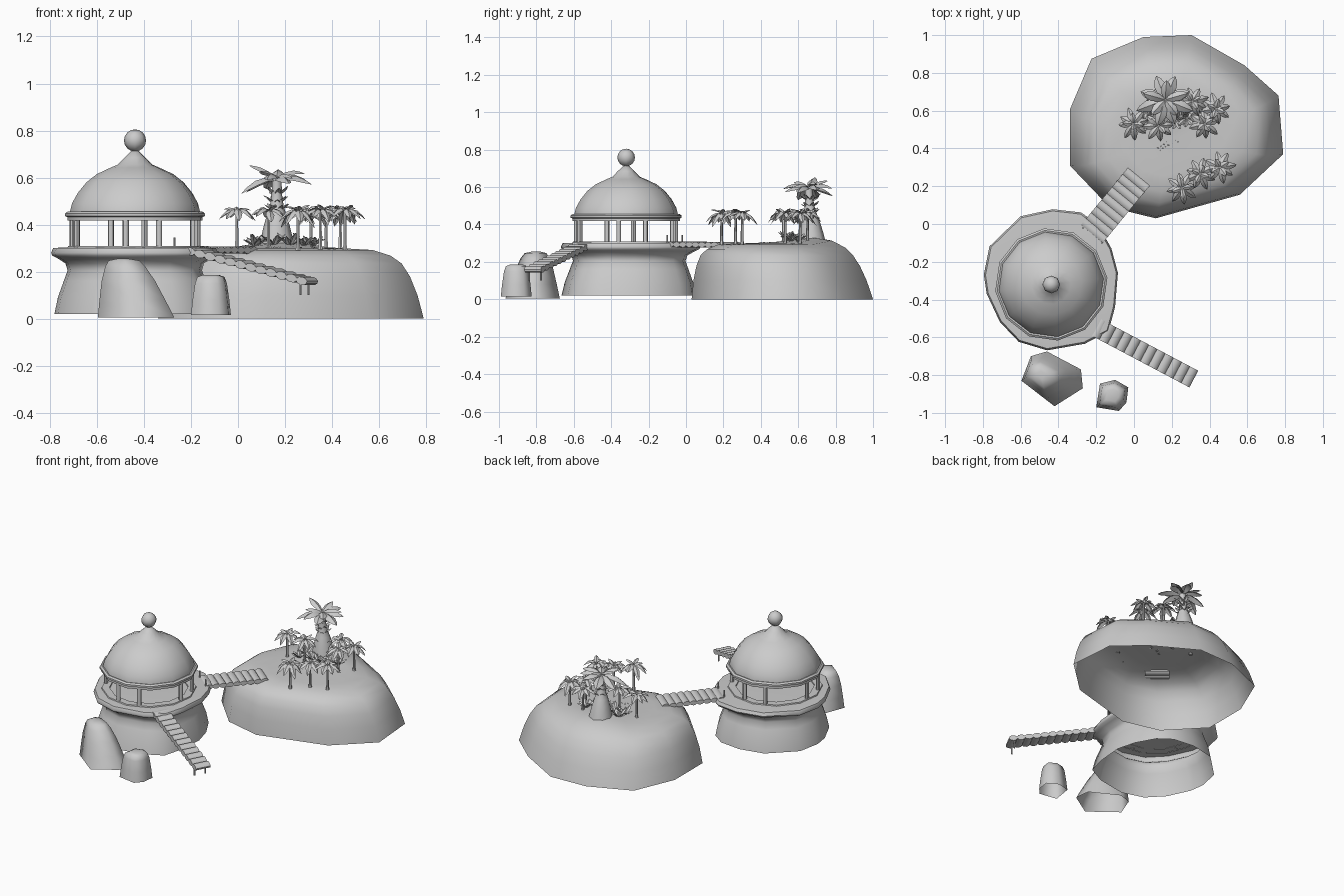
import bpy, bmesh, math, random
from mathutils import Vector, Matrix

random.seed(4)
old = bpy.data.objects.get("Cube")
if old:
    bpy.data.objects.remove(old, do_unlink=True)

stone = bpy.data.materials.new("stone grey")
stone.use_nodes = True
grey = (0.6, 0.6, 0.6, 1)
stone.diffuse_color = grey
stone.node_tree.nodes["Principled BSDF"].inputs["Base Color"].default_value = grey


def finish(name, bm, angle=45, recalc=True):
    """Turn a bmesh into a shaded object."""
    if recalc:
        bmesh.ops.recalc_face_normals(bm, faces=bm.faces)
    mesh = bpy.data.meshes.new(name)
    bm.to_mesh(mesh)
    bm.free()
    mesh.materials.append(stone)
    ob = bpy.data.objects.new(name, mesh)
    bpy.context.collection.objects.link(ob)
    bpy.ops.object.select_all(action='DESELECT')
    ob.select_set(True)
    bpy.context.view_layer.objects.active = ob
    bpy.ops.object.shade_smooth_by_angle(angle=math.radians(angle))


def loft(bm, outline, centre, profile, cap=True, shift=(0, 0)):
    """Stack scaled copies of an outline; profile holds (scale, z)."""
    c = Vector(centre)
    top = max(z for s, z in profile)
    rings = []
    for s, z in profile:
        k = Vector(shift) * (z / top)
        rings.append([bm.verts.new((*(c + k + (Vector(p) - c) * s), z)) for p in outline])
    n = len(outline)
    for a, b in zip(rings, rings[1:]):
        for i in range(n):
            j = (i + 1) % n
            bm.faces.new((a[i], a[j], b[j], b[i]))
    if cap:
        bm.faces.new(rings[-1])


def circle(centre, n, turn=0.0):
    return [(centre[0] + math.cos(turn + i * math.tau / n),
             centre[1] + math.sin(turn + i * math.tau / n)) for i in range(n)]


def rod(bm, a, b, r, sides=8, r2=None):
    """Cylinder between two points."""
    a, b = Vector(a), Vector(b)
    d = b - a
    m = Matrix.Translation((a + b) / 2) @ d.to_track_quat('Z', 'Y').to_matrix().to_4x4()
    bmesh.ops.create_cone(bm, cap_ends=True, segments=sides, radius1=r,
                          radius2=r if r2 is None else r2, depth=d.length, matrix=m)


def leaf(bm, origin, yaw, length, width, lift, droop):
    """Folded, arching leaf blade with a raised midrib."""
    turn = Matrix.Rotation(yaw, 3, 'Z')
    rows = []
    for t, w in ((0, .2), (.3, .8), (.6, 1), (.85, .6), (1, .04)):
        z = length * (lift * t - droop * t * t)
        half = width * w / 2
        rows.append([bm.verts.new(Vector(origin) + turn @ Vector((length * t, y, z - abs(y) * .6)))
                     for y in (-half, 0, half)])
    for a, b in zip(rows, rows[1:]):
        for i in (0, 1):
            bm.faces.new((a[i], b[i], b[i + 1], a[i + 1]))


def crown(bm, origin, count, length, width, lift, droop):
    start = random.random() * math.tau
    for i in range(count):
        leaf(bm, origin, start + i * math.tau / count + random.uniform(-.12, .12),
             length * random.uniform(.88, 1.08), width,
             lift + random.uniform(-.2, .2), droop + random.uniform(-.15, .15))


# Island shell, open underneath, with a low rise behind the middle
bm = bmesh.new()
shore = [(-.34, .605), (-.225, .875), (.05, .99), (.305, 1), (.585, .84), (.765, .68),
         (.79, .37), (.56, .155), (.115, .03), (-.13, .09), (-.34, .31)]
loft(bm, shore, (.2, .5), [(1, 0), (.955, .1), (.9, .18), (.84, .235), (.76, .268),
                           (.63, .292), (.45, .298), (.25, .3), (.05, .302)], shift=(0, -.035))
for v in bm.verts:
    if v.co.z > .26:
        d = (v.co.xy - Vector((.18, .7))).length
        v.co.z += .035 * math.exp(-(d / .16) ** 2)
finish("island", bm, 60)

# Pavilion base and deck, open underneath
bm = bmesh.new()
deck = [(-.795, -.28), (-.765, -.13), (-.6, .03), (-.43, .067), (-.28, .05), (-.19, -.015),
        (-.12, -.14), (-.085, -.27), (-.1, -.45), (-.135, -.58), (-.26, -.645),
        (-.46, -.68), (-.61, -.635), (-.71, -.53), (-.78, -.38)]
loft(bm, deck, (-.435, -.333), [(.96, .02), (.92, .09), (.85, .16), (.805, .205), (.83, .235),
                                (.93, .258), (.985, .268), (1, .28), (.975, .3), (.9, .302)],
     shift=(0, .012))
finish("pavilion_base", bm, 50)

# Low step under the columns
hub = (-.438, -.32)
bm = bmesh.new()
loft(bm, circle(hub, 12, .12), hub, [(.29, .3), (.287, .309), (.24, .309), (.238, .3)], cap=False)
finish("column_step", bm, 30)

# Four pairs of columns
bm = bmesh.new()
for k in range(4):
    for side in (-1, 1):
        a = math.radians(90 * k + 7 + side * 15.5)
        x, y = hub[0] + .268 * math.cos(a), hub[1] + .268 * math.sin(a)
        rod(bm, (x, y, .3), (x, y, .43), .013)
finish("columns", bm)

# Dome with a pointed tip
bm = bmesh.new()
loft(bm, circle(hub, 12, .12), hub, [(.28, .425), (.28, .45), (.27, .49), (.245, .535),
     (.208, .58), (.163, .615), (.105, .642), (.074, .655), (.045, .685), (.014, .714)])
finish("dome", bm, 60)

# Rounded band around the dome foot
bm = bmesh.new()
loft(bm, circle(hub, 12, .12), hub,
     [(.265, .42), (.29, .418), (.29, .432), (.299, .436), (.299, .448),
      (.288, .456), (.265, .45)], cap=False)
finish("dome_rim", bm, 50)

# Ball on the tip
bm = bmesh.new()
bmesh.ops.create_uvsphere(bm, u_segments=8, v_segments=8, radius=.047,
                          matrix=Matrix.Translation((*hub, .758)))
finish("finial_ball", bm, 60)

# Two boulders, open underneath
bm = bmesh.new()
big = [(-.595, -.83), (-.545, -.7), (-.46, -.675), (-.28, -.77), (-.27, -.87), (-.42, -.965)]
loft(bm, big, (-.44, -.81), [(1, .005), (.86, .08), (.7, .16), (.53, .22), (.4, .247), (.15, .255)],
     shift=(-.05, .01))
finish("large_boulder", bm, 100)
bm = bmesh.new()
small = [(-.2, -.97), (-.18, -.845), (-.1, -.825), (-.03, -.865), (-.04, -.945), (-.08, -.99)]
loft(bm, small, (-.115, -.905), [(1, .015), (.92, .08), (.8, .15), (.68, .177), (.4, .186)])
finish("small_boulder", bm, 100)


def walkway(name, a, b, width, count):
    """Row of overlapping round planks from a to b."""
    bm = bmesh.new()
    a, b = Vector(a), Vector(b)
    d = (b - a).normalized()
    side = Vector((-d.y, d.x, 0)).normalized()
    pitch = (b - a).length / count
    frame = Matrix((d, d.cross(side), side)).transposed().to_4x4()
    for i in range(count):
        p = a + d * pitch * (i + .5)
        m = Matrix.Translation(p) @ frame @ Matrix.Diagonal((1, .65, 1, 1))
        bmesh.ops.create_cone(bm, cap_ends=True, segments=10, radius1=pitch * .54,
                              radius2=pitch * .54, depth=width, matrix=m)
    finish(name, bm)


walkway("stair_planks", (-.205, -.545, .292), (.315, -.82, .155), .1, 12)
walkway("bridge_planks", (-.225, -.055, .293), (.025, .25, .291), .15, 9)

# Posts at the walkway ends
bm = bmesh.new()
for x, y, low, high in ((.265, -.84, .1, .165), (.3, -.775, .1, .165),
                        (-.27, -.02, .295, .345), (-.17, -.1, .295, .345)):
    rod(bm, (x, y, low), (x, y, high), .005, 6)
finish("walkway_posts", bm)

# Tall palm: flared trunk, short sheath leaves up the stem, wide crown
bm = bmesh.new()
root = (.165, .69)
loft(bm, circle(root, 8), root, [(.076, .3), (.066, .35), (.054, .4), (.042, .44),
                                 (.03, .475), (.022, .53), (.02, .6)], shift=(0, -.035))
finish("tall_palm_trunk", bm, 60)
bm = bmesh.new()
for z in (.45, .485, .52):
    crown(bm, (.165, .664, z), 7, .055, .026, 1.1, .45)
crown(bm, (.165, .658, .59), 8, .15, .062, .6, .8)
crown(bm, (.165, .658, .598), 5, .115, .052, .9, .6)
finish("tall_palm_leaves", bm, 30, False)

# Small palms
spots = [(-.005, .53), (.13, .52), (.31, .65), (.435, .61), (.375, .53), (.455, .3), (.35, .265),
         (.255, .19)]
trunks, leaves = bmesh.new(), bmesh.new()
for x, y in spots:
    rod(trunks, (x, y, .29), (x, y, .315), .012, 6, .008)
    rod(trunks, (x, y, .31), (x, y, .462), .008, 6, .006)
    crown(leaves, (x, y, .456), 8, .084, .036, .7, 1.2)
    crown(leaves, (x, y, .458), 4, .055, .028, 1, .7)
finish("small_palm_trunks", trunks)
finish("small_palm_leaves", leaves, 30, False)

# Bushes round the tall palm and loose grass tufts
bm = bmesh.new()
for x, y in ((.07, .55), (.15, .56), (.22, .55), (.28, .56), (.32, .6), (.08, .6)):
    crown(bm, (x, y, .305), 8, .055, .026, 1.5, .7)
for x, y in ((.14, .4), (.17, .42), (.22, .43)):
    crown(bm, (x, y, .298), 4, .018, .006, .8, .4)
finish("bushes", bm, 30, False)
